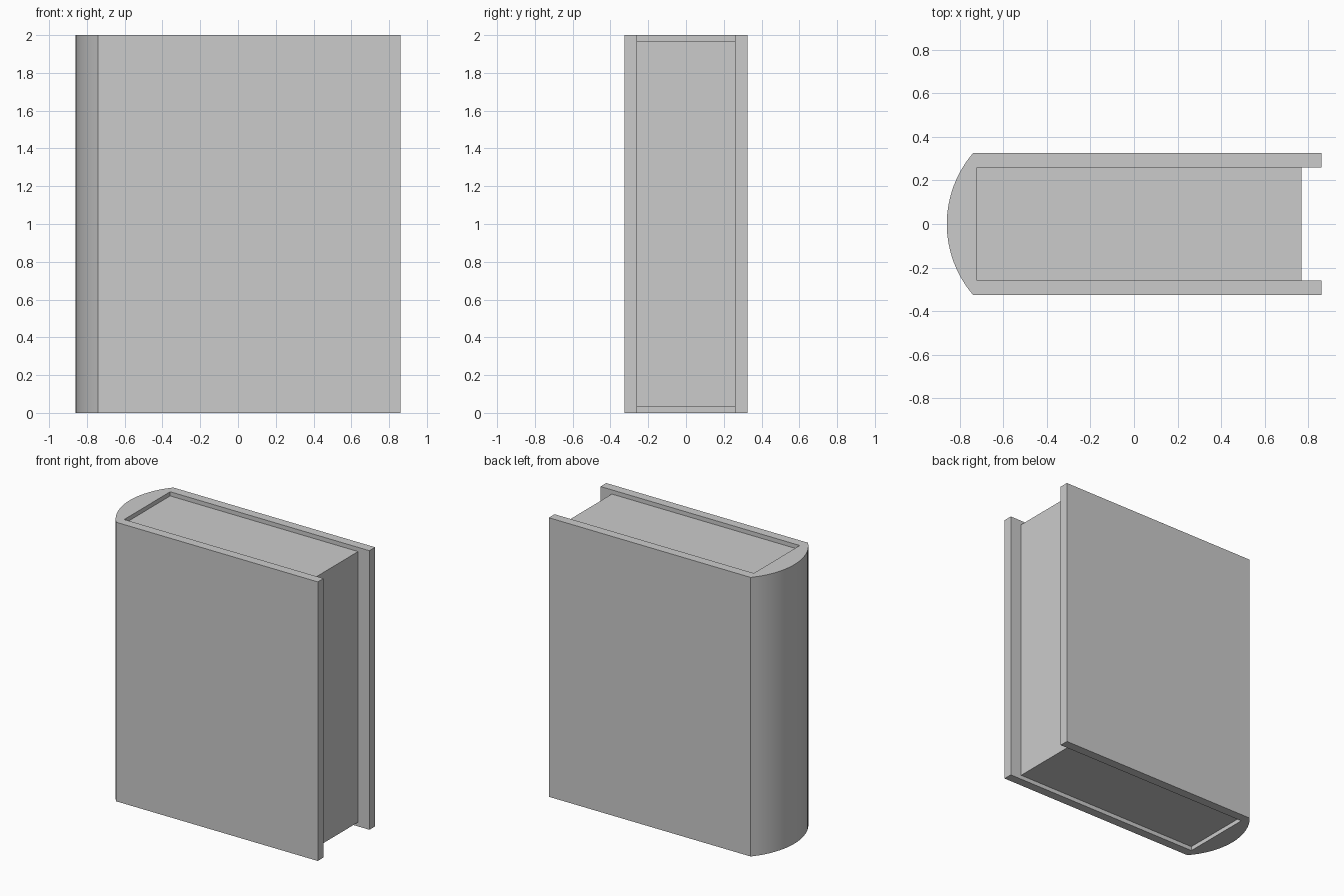
import bpy, bmesh, math

if "Cube" in bpy.data.objects:
    bpy.data.objects.remove(bpy.data.objects["Cube"])

HEIGHT = 2.0
HALF_T, INNER = 0.325, 0.26      # half thickness outside / inside the boards
FORE, HINGE = 0.86, -0.74        # fore edge and spine corner in x
PAGE_BACK, PAGE_FRONT = -0.72, 0.77


def extrude_profile(name, points, z0, z1):
    bm = bmesh.new()
    base = bm.faces.new([bm.verts.new((x, y, z0)) for x, y in points])
    top = bmesh.ops.extrude_face_region(bm, geom=[base], use_keep_orig=True)
    verts = [g for g in top["geom"] if isinstance(g, bmesh.types.BMVert)]
    bmesh.ops.translate(bm, verts=verts, vec=(0, 0, z1 - z0))
    bmesh.ops.recalc_face_normals(bm, faces=bm.faces)
    mesh = bpy.data.meshes.new(name)
    bm.to_mesh(mesh)
    bm.free()
    obj = bpy.data.objects.new(name, mesh)
    bpy.context.collection.objects.link(obj)
    return obj


# Cover: two boards joined by a rounded spine
sagitta = FORE + HINGE
radius = (HALF_T ** 2 + sagitta ** 2) / (2 * sagitta)
centre = -FORE + radius
half_angle = math.asin(HALF_T / radius)
steps = 16
spine = []
for i in range(steps + 1):
    a = half_angle * (2 * i / steps - 1)
    spine.append((centre - radius * math.cos(a), radius * math.sin(a)))
outline = [(FORE, -HALF_T)] + spine + [
    (FORE, HALF_T), (FORE, INNER),
    (PAGE_BACK, INNER), (PAGE_BACK, -INNER), (FORE, -INNER)]
cover = extrude_profile("book_cover", outline, 0, HEIGHT)
bpy.context.view_layer.objects.active = cover
cover.select_set(True)
bpy.ops.object.shade_smooth_by_angle(angle=math.radians(30))

# Page block, set in from the cover edges
extrude_profile("page_block", [
    (PAGE_BACK, -INNER), (PAGE_FRONT, -INNER),
    (PAGE_FRONT, INNER), (PAGE_BACK, INNER)], 0.03, 1.97)
